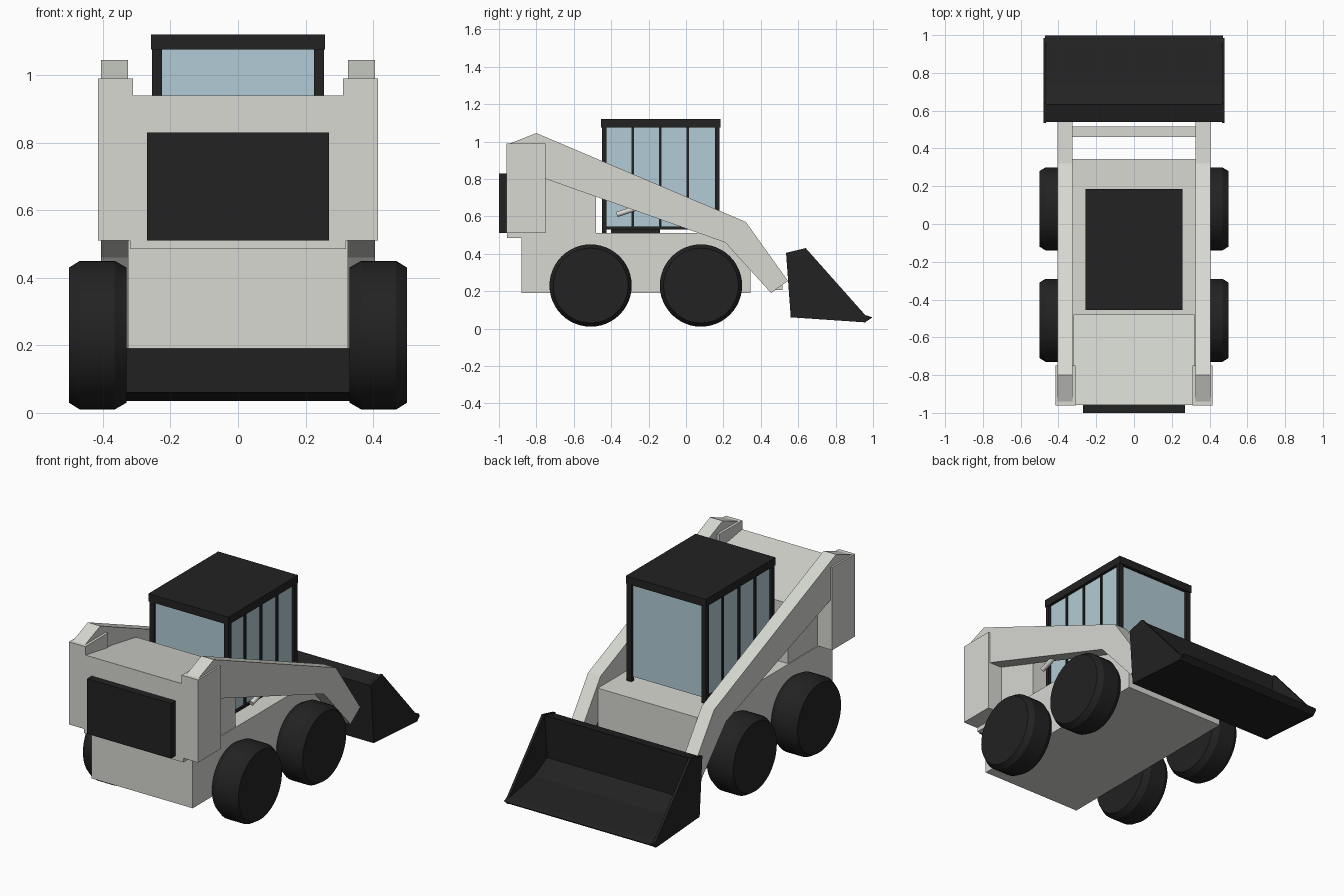
import bpy, bmesh, math
from mathutils import Vector

cube = bpy.data.objects.get("Cube")
if cube:
    bpy.data.objects.remove(cube, do_unlink=True)


def material(name, rgb):
    m = bpy.data.materials.new(name)
    m.use_nodes = True
    m.diffuse_color = (*rgb, 1)
    m.node_tree.nodes["Principled BSDF"].inputs["Base Color"].default_value = (*rgb, 1)
    return m


GREY = material("light grey paint", (0.68, 0.69, 0.64))
BLACK = material("black", (0.016, 0.016, 0.016))
GLASS = material("pale blue glass", (0.44, 0.60, 0.66))


def finish(name, bm, mat):
    bmesh.ops.recalc_face_normals(bm, faces=bm.faces)
    mesh = bpy.data.meshes.new(name)
    bm.to_mesh(mesh)
    bm.free()
    mesh.materials.append(mat)
    obj = bpy.data.objects.new(name, mesh)
    bpy.context.collection.objects.link(obj)
    return obj


def extrude(name, profile, x0, x1, mat):
    """Side profile of (y, z) points extruded from x0 to x1."""
    bm = bmesh.new()
    face = bm.faces.new([bm.verts.new((x0, y, z)) for y, z in profile])
    ext = bmesh.ops.extrude_face_region(bm, geom=[face])
    moved = [v for v in ext["geom"] if isinstance(v, bmesh.types.BMVert)]
    bmesh.ops.translate(bm, verts=moved, vec=(x1 - x0, 0, 0))
    return finish(name, bm, mat)


def box(name, x0, x1, y0, y1, z0, z1, mat):
    return extrude(name, [(y0, z0), (y1, z0), (y1, z1), (y0, z1)], x0, x1, mat)


def smooth(obj, angle):
    bpy.ops.object.select_all(action="DESELECT")
    obj.select_set(True)
    bpy.context.view_layer.objects.active = obj
    bpy.ops.object.shade_smooth_by_angle(angle=math.radians(angle))


def wheel(name, side, y):
    """Tyre with chamfered shoulders, lathed around the x axis."""
    bm = bmesh.new()
    outline = [(0.33, 0), (0.33, 0.2), (0.365, 0.22), (0.468, 0.22), (0.5, 0.2), (0.5, 0)]
    verts = [bm.verts.new((side * x, y, 0.23 + r)) for x, r in outline]
    edges = [bm.edges.new(pair) for pair in zip(verts, verts[1:])]
    bmesh.ops.spin(bm, geom=verts + edges, cent=(0, y, 0.23), axis=(1, 0, 0),
                   angle=math.tau, steps=48, use_duplicate=False)
    bmesh.ops.remove_doubles(bm, verts=bm.verts, dist=0.0005)
    smooth(finish(name, bm, BLACK), 20)


def rod(name, start, end, radius, mat):
    a, b = Vector(start), Vector(end)
    bm = bmesh.new()
    bmesh.ops.create_cone(bm, cap_ends=True, segments=16, radius1=radius,
                          radius2=radius, depth=(b - a).length)
    obj = finish(name, bm, mat)
    obj.location = (a + b) / 2
    obj.rotation_euler = (b - a).to_track_quat("Z", "Y").to_euler()
    smooth(obj, 30)


# Body: chassis, engine cover and grille
box("chassis", -0.325, 0.325, -0.88, 0.345, 0.19, 0.51, GREY)
extrude("engine_cover", [(-0.958, 0.485), (-0.958, 0.94), (-0.48, 0.86), (-0.48, 0.485)],
        -0.32, 0.32, GREY)
box("rear_grille", -0.27, 0.27, -1.0, -0.95, 0.51, 0.83, BLACK)

# Lift arms, their towers, cylinders and wheels on both sides
ARM = [(-0.94, 0.99), (-0.8, 1.045), (0.32, 0.57), (0.545, 0.255),
       (0.455, 0.19), (0.21, 0.46), (-0.75, 0.80), (-0.94, 0.80)]
for side, label in ((1, "left"), (-1, "right")):
    extrude(f"{label}_lift_arm", ARM, side * 0.325, side * 0.405, GREY)
    box(f"{label}_arm_tower", side * 0.31, side * 0.415, -0.96, -0.75, 0.51, 0.99, GREY)
    rod(f"{label}_lift_cylinder", (side * 0.345, -0.37, 0.61),
        (side * 0.345, -0.2, 0.665), 0.014, GREY)
    for place, y in (("rear", -0.51), ("front", 0.08)):
        wheel(f"{label}_{place}_wheel", side, y)
box("arm_cross_bar", -0.33, 0.33, 0.46, 0.515, 0.205, 0.27, GREY)

# Cab: glass body, roof, corner posts, rails and window bars
box("cab_glass", -0.24, 0.24, -0.435, 0.165, 0.535, 1.08, GLASS)
box("cab_roof", -0.257, 0.257, -0.455, 0.185, 1.075, 1.12, BLACK)
box("cab_pedestal", -0.22, 0.22, -0.4, -0.14, 0.5, 0.54, BLACK)
for side, label in ((1, "left"), (-1, "right")):
    for place, y0, y1 in (("rear", -0.45, -0.425), ("front", 0.155, 0.18)):
        box(f"cab_{label}_{place}_post", side * 0.225, side * 0.255, y0, y1, 0.51, 1.08, BLACK)
    box(f"cab_{label}_bottom_rail", side * 0.225, side * 0.25, -0.43, 0.16, 0.53, 0.545, BLACK)
    for i, y in enumerate((-0.285, -0.138, 0.01)):
        box(f"cab_{label}_window_bar_{i + 1}", side * 0.235, side * 0.248,
            y - 0.007, y + 0.007, 0.535, 1.08, BLACK)

# Bucket: bent shell between two end plates, open towards the cutting edge
SHELL = [(0.54, 0.40), (0.56, 0.06), (0.96, 0.035), (0.997, 0.06), (0.965, 0.07),
         (0.73, 0.11), (0.61, 0.17), (0.635, 0.425)]
extrude("bucket_shell", SHELL, -0.47, 0.47, BLACK)
PLATE = [(0.535, 0.405), (0.56, 0.06), (0.96, 0.033), (0.985, 0.058), (0.96, 0.07), (0.64, 0.43)]
for side, label in ((1, "left"), (-1, "right")):
    extrude(f"bucket_{label}_end_plate", PLATE, side * 0.465, side * 0.48, BLACK)
